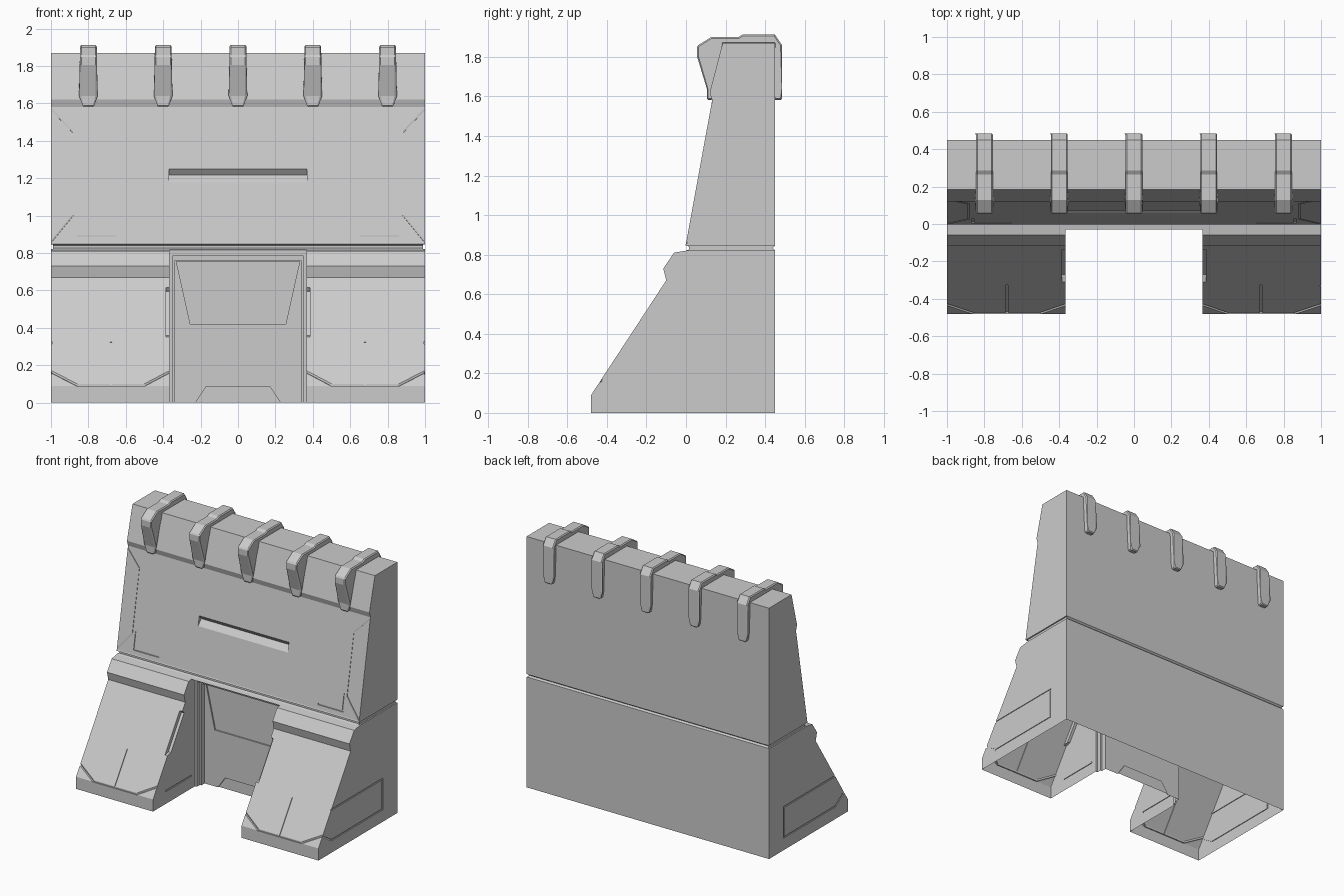
import bpy, bmesh
from mathutils import Vector

if "Cube" in bpy.data.objects:
    bpy.data.objects.remove(bpy.data.objects["Cube"])


def prism(name, pts, axis, a, b):
    """Extrude a 2D outline from a to b; (y,z) along x or (x,z) along y."""
    bm = bmesh.new()
    place = (lambda p, t: (t, p[0], p[1])) if axis == 'x' else (lambda p, t: (p[0], t, p[1]))
    lo = [bm.verts.new(place(p, a)) for p in pts]
    hi = [bm.verts.new(place(p, b)) for p in pts]
    bm.faces.new(lo)
    bm.faces.new(hi[::-1])
    n = len(pts)
    for i in range(n):
        bm.faces.new((lo[i], hi[i], hi[(i + 1) % n], lo[(i + 1) % n]))
    bmesh.ops.recalc_face_normals(bm, faces=bm.faces)
    return finish(name, bm)


def finish(name, bm):
    me = bpy.data.meshes.new(name)
    bm.to_mesh(me)
    bm.free()
    ob = bpy.data.objects.new(name, me)
    bpy.context.collection.objects.link(ob)
    return ob


def box(x0, x1, y0, y1, z0, z1):
    return prism("cutter", [(y0, z0), (y1, z0), (y1, z1), (y0, z1)], 'x', x0, x1)


def bar(p, q, w=0.011):
    """Thin square bar used to cut a panel line from p to q."""
    p, q = Vector(p), Vector(q)
    d = q - p
    bm = bmesh.new()
    bmesh.ops.create_cube(bm, size=1)
    bmesh.ops.scale(bm, vec=(w, w, d.length + w * 0.8), verts=bm.verts)
    mat = d.to_track_quat('Z', 'Y').to_matrix()
    for v in bm.verts:
        v.co = mat @ v.co + (p + q) / 2
    return finish("cutter", bm)


def cut(target, cutter):
    cutter.hide_render = True
    m = target.modifiers.new("cut", 'BOOLEAN')
    m.operation, m.solver, m.object = 'DIFFERENCE', 'EXACT', cutter
    bpy.context.view_layer.objects.active = target
    bpy.ops.object.modifier_apply(modifier=m.name)
    bpy.data.objects.remove(cutter)


def leg_y(z):
    return -0.48 + (z - 0.09) * 0.38 / 0.58


def wall_y(z):
    return 0.178 * (z - 0.855)


# Wall: one side profile with buttress foot, waist groove and top overhang
wall = prism("wall", [
    (0.45, 0), (0.45, 1.87), (0.185, 1.87), (0.12, 1.62), (0.132, 1.58),
    (0.0, 0.857), (-0.004, 0.847), (0.015, 0.841), (0.015, 0.826), (0.0, 0.82),
    (-0.06, 0.81), (-0.115, 0.73), (-0.10, 0.67), (-0.48, 0.09), (-0.48, 0)], 'x', -1, 1)

# Doorway with stepped frame
cut(wall, box(-0.365, 0.365, -0.6, 0.015, -0.1, 0.815))
cut(wall, box(-0.35, 0.35, -0.6, 0.05, -0.1, 0.785))
cut(wall, box(-0.338, 0.338, -0.6, 0.09, -0.1, 0.76))

# Door panels
cut(wall, prism("cutter", [(-0.33, 0.755), (0.33, 0.755), (0.255, 0.42), (-0.255, 0.42)], 'y', 0.05, 0.1))
cut(wall, prism("cutter", [(-0.235, -0.01), (0.235, -0.01), (0.17, 0.085), (-0.17, 0.085)], 'y', 0.05, 0.1))

# Waist groove round the back and ends
cut(wall, prism("cutter", [(0.46, 0.815), (0.438, 0.834), (0.46, 0.853)], 'x', -1.1, 1.1))
for s in (-1, 1):
    cut(wall, box(min(s * 0.99, s * 1.1), max(s * 0.99, s * 1.1), -0.2, 0.6, 0.822, 0.845))

# Central slot in the upper slope
cut(wall, prism("cutter", [(0.0, 1.13), (0.057, 1.175), (0.095, 1.218), (0.07, 1.25), (0.0, 1.30)],
                'x', -0.37, 0.37))

for s in (-1, 1):
    # Notches in the inner leg edges
    x0, x1 = sorted((s * 0.35, s * 0.386))
    cut(wall, prism("cutter", [(-0.5, 0.35), (-0.31, 0.35), (-0.27, 0.36), (-0.115, 0.595),
                               (-0.13, 0.615), (-0.5, 0.615)], 'x', x0, x1))
    # Panel lines on the leg fronts
    front = [(1.0, 0.165), (0.86, 0.094), (0.5, 0.094), (0.365, 0.165)]
    for (xa, za), (xb, zb) in zip(front, front[1:]):
        cut(wall, bar((s * xa, leg_y(za), za), (s * xb, leg_y(zb), zb)))
    cut(wall, bar((s * 0.68, leg_y(0.1), 0.1), (s * 0.68, leg_y(0.32), 0.32)))
    # Panel lines on the leg sides
    side = [(-0.445, 0.165), (-0.33, 0.094), (0.274, 0.094), (0.274, 0.32), (-0.335, 0.32)]
    for (ya, za), (yb, zb) in zip(side, side[1:]):
        cut(wall, bar((s * 1.0, ya, za), (s * 1.0, yb, zb)))
    cut(wall, bar((s * 0.365, -0.33, 0.094), (s * 0.365, -0.03, 0.094)))
    # Corner marks and edge panel lines on the upper slope
    edge = [(1.0, 0.86), (0.885, 1.0), (0.885, 1.45), (1.0, 1.57)]
    mark = [(0.86, 1.01), (0.86, 0.89), (0.66, 0.89)]
    for line, w in ((edge, 0.009), (mark, 0.011)):
        for (xa, za), (xb, zb) in zip(line, line[1:]):
            cut(wall, bar((s * xa, wall_y(za), za), (s * xb, wall_y(zb), zb), w))

# The underside is open
bm = bmesh.new()
bm.from_mesh(wall.data)
under = [f for f in bm.faces if all(abs(v.co.z) < 1e-4 for v in f.verts)]
bmesh.ops.delete(bm, geom=under, context='FACES')
bm.to_mesh(wall.data)
bm.free()

# Clips hooked over the top edge, with tapered tips
for i in range(5):
    x = -0.8 + 0.4 * i
    clip = prism("top_clip", [
        (0.105, 1.582), (0.105, 1.64), (0.055, 1.805), (0.055, 1.855), (0.127, 1.90),
        (0.265, 1.90), (0.285, 1.912), (0.45, 1.912), (0.485, 1.86), (0.485, 1.64), (0.485, 1.582),
        (0.445, 1.582), (0.445, 1.64), (0.445, 1.865), (0.19, 1.865), (0.135, 1.64), (0.135, 1.582)],
        'x', -0.045, 0.045)
    for v in clip.data.vertices:
        if v.co.z < 1.6:
            v.co.x *= 0.65
    clip.location.x = x
    bev = clip.modifiers.new("chamfer", 'BEVEL')
    bev.width, bev.segments, bev.limit_method = 0.007, 1, 'ANGLE'
    bev.angle_limit = 1.0
